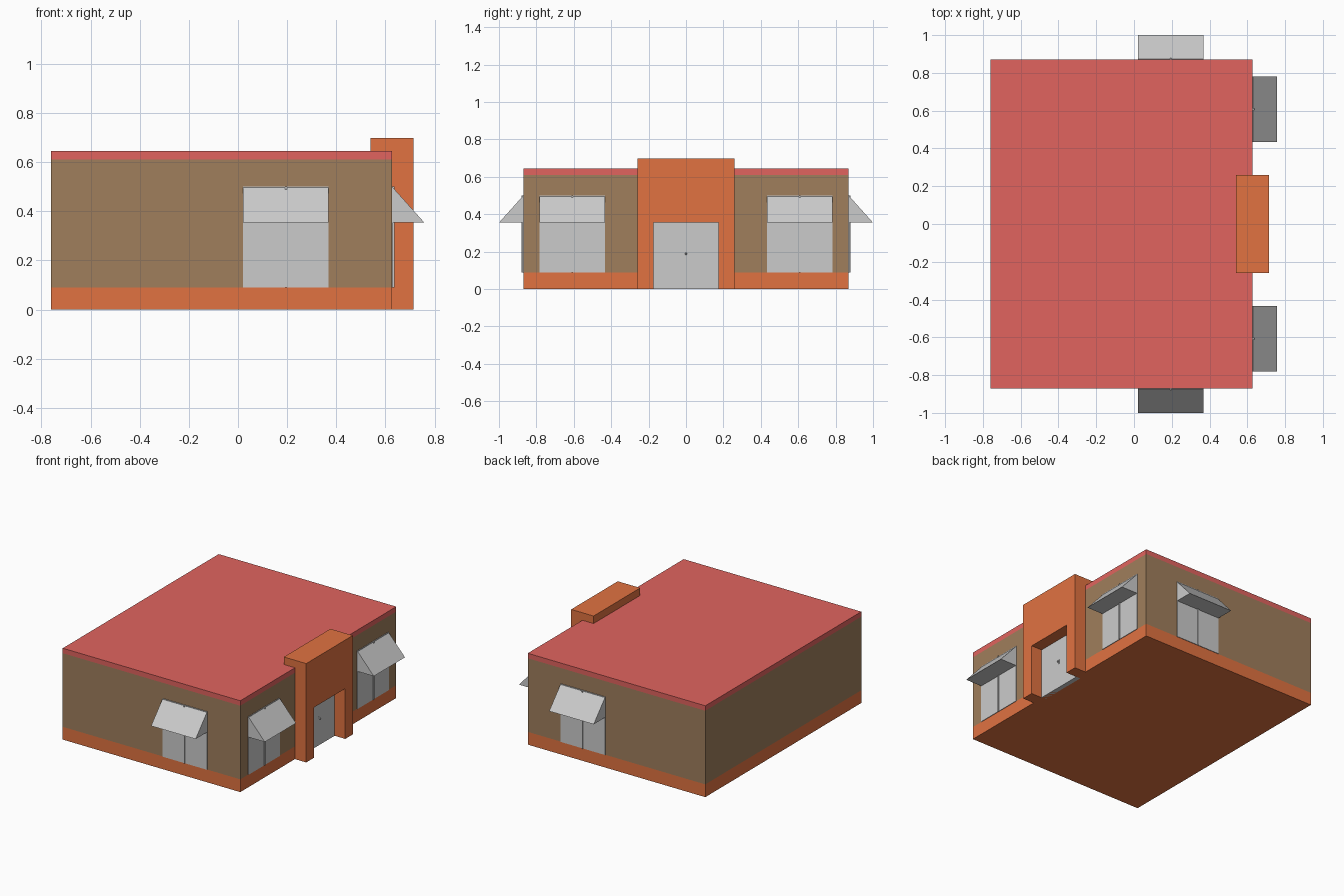
import bpy, bmesh
from math import radians
from mathutils import Matrix

if "Cube" in bpy.data.objects:
    bpy.data.objects.remove(bpy.data.objects["Cube"])


def material(name, rgb):
    m = bpy.data.materials.new(name)
    m.diffuse_color = (*rgb, 1)
    m.use_nodes = True
    m.node_tree.nodes["Principled BSDF"].inputs["Base Color"].default_value = m.diffuse_color
    return m


ORANGE = material("terracotta", (0.75, 0.17, 0.053))
BROWN = material("wall_brown", (0.35, 0.21, 0.107))
RED = material("roof_red", (0.75, 0.127, 0.114))


def prism(name, points, push, mat=None, place=None):
    """Extrude a flat polygon along the vector push."""
    bm = bmesh.new()
    face = bm.faces.new([bm.verts.new(p) for p in points])
    new = bmesh.ops.extrude_face_region(bm, geom=[face])["geom"]
    bmesh.ops.translate(bm, vec=push, verts=[v for v in new if isinstance(v, bmesh.types.BMVert)])
    bmesh.ops.recalc_face_normals(bm, faces=bm.faces)
    me = bpy.data.meshes.new(name)
    bm.to_mesh(me)
    bm.free()
    if mat:
        me.materials.append(mat)
    ob = bpy.data.objects.new(name, me)
    if place:
        ob.matrix_world = place
    bpy.context.collection.objects.link(ob)
    return ob


def box(name, x, y, z, mat=None, place=None):
    pts = [(x[0], y[0], z[0]), (x[1], y[0], z[0]), (x[1], y[1], z[0]), (x[0], y[1], z[0])]
    return prism(name, pts, (0, 0, z[1] - z[0]), mat, place)


# Main block: plinth, walls and flat roof
BX, BY = (-0.76, 0.627), (-0.87, 0.87)
box("plinth", BX, BY, (0, 0.09), ORANGE)
box("walls", BX, BY, (0.09, 0.61), BROWN)
box("roof", BX, BY, (0.61, 0.645), RED)

# Entrance surround: an upside-down U standing proud of the wall
arch = [(-0.26, 0), (-0.175, 0), (-0.175, 0.355), (0.175, 0.355),
        (0.175, 0), (0.26, 0), (0.26, 0.698), (-0.26, 0.698)]
prism("entrance_surround", [(0.54, y, z) for y, z in arch], (0.175, 0, 0), ORANGE)

# Door with a small handle
box("door", (0.60, 0.632), (-0.175, 0.175), (0, 0.355))
box("handle_plate", (0.63, 0.635), (-0.006, 0.006), (0.175, 0.202))
bpy.ops.mesh.primitive_uv_sphere_add(segments=12, ring_count=8, radius=0.006,
                                     location=(0.641, 0, 0.189))
bpy.context.object.name = "door_knob"


# Window with centre bar and awning; local -y points out of the wall
def window(tag, x, y, turn):
    place = Matrix.Translation((x, y, 0)) @ Matrix.Rotation(radians(turn), 4, "Z")
    w = 0.174
    for side, span in (("left", (-w, -0.004)), ("right", (0.004, w))):
        box(f"{tag}_{side}_pane", span, (-0.004, 0.02), (0.09, 0.5), None, place)
    box(f"{tag}_centre_bar", (-0.004, 0.004), (-0.010, 0.02), (0.09, 0.5), None, place)
    prism(f"{tag}_awning", [(-w, 0, 0.5), (-w, -0.13, 0.355), (-w, 0, 0.355)],
          (2 * w, 0, 0), None, place)


window("front_window", 0.195, BY[0], 0)
window("back_window", 0.195, BY[1], 180)
window("right_window_a", BX[1], -0.608, 90)
window("right_window_b", BX[1], 0.608, 90)
